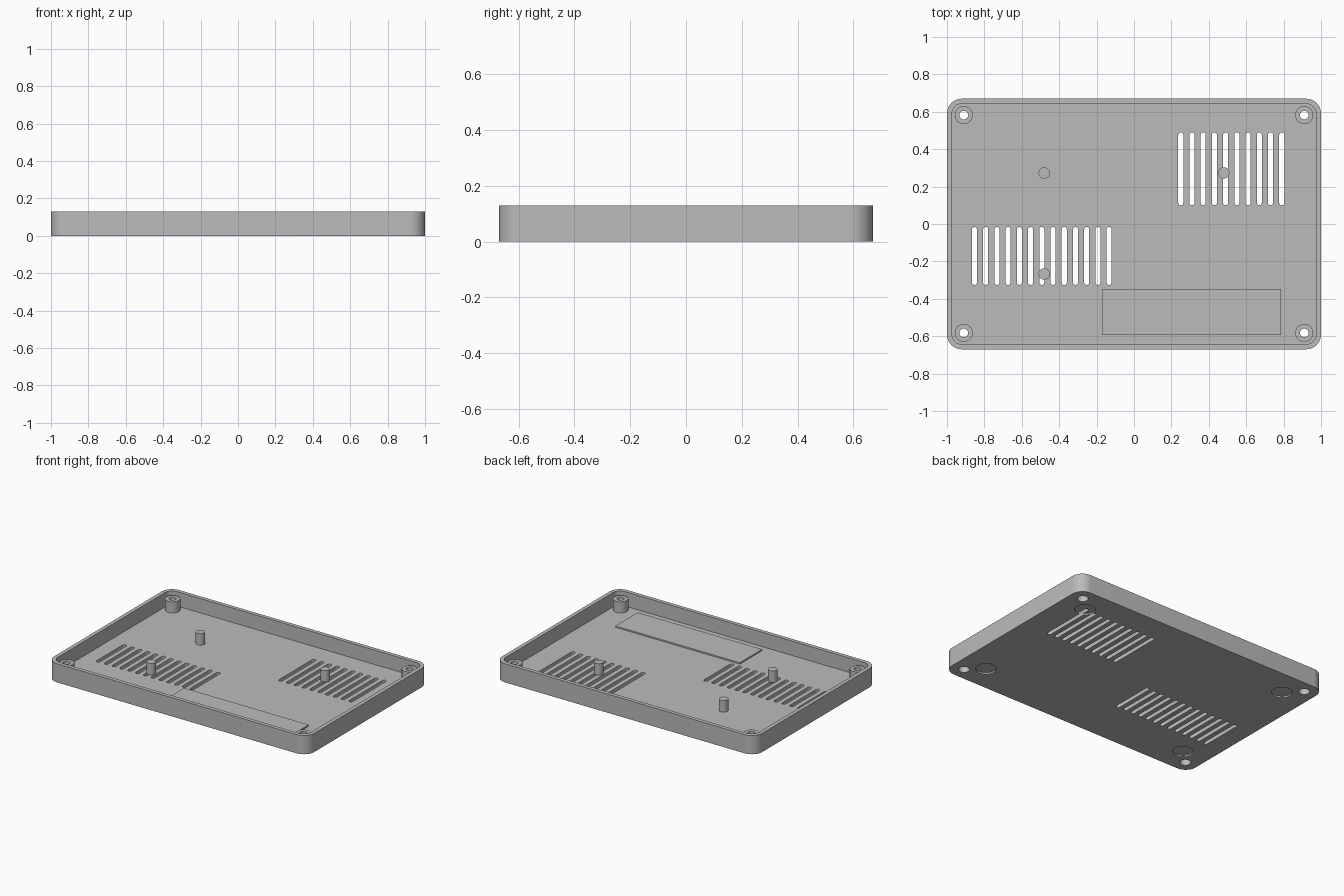
import bpy, bmesh, math

if "Cube" in bpy.data.objects:
    bpy.data.objects.remove(bpy.data.objects["Cube"])

FLOOR = 0.03      # floor thickness
HEIGHT = 0.13     # rim height

grey = bpy.data.materials.new("plain_grey")
grey.diffuse_color = (0.5, 0.5, 0.5, 1)
grey.use_nodes = True
grey.node_tree.nodes["Principled BSDF"].inputs["Base Color"].default_value = grey.diffuse_color


def rounded_rect(cx, cy, hx, hy, r, steps):
    """Counter-clockwise outline of a rectangle with rounded corners."""
    pts = []
    for k, (sx, sy) in enumerate([(1, 1), (-1, 1), (-1, -1), (1, -1)]):
        for i in range(steps + 1):
            a = math.pi / 2 * (k + i / steps)
            pts.append((cx + sx * (hx - r) + r * math.cos(a),
                        cy + sy * (hy - r) + r * math.sin(a)))
    return pts


def circle(cx, cy, r, n=32):
    return [(cx + r * math.cos(2 * math.pi * i / n),
             cy + r * math.sin(2 * math.pi * i / n)) for i in range(n)]


def make_object(name, bm):
    bmesh.ops.remove_doubles(bm, verts=bm.verts, dist=1e-5)
    bmesh.ops.recalc_face_normals(bm, faces=bm.faces)
    mesh = bpy.data.meshes.new(name)
    bm.to_mesh(mesh)
    bm.free()
    mesh.materials.append(grey)
    ob = bpy.data.objects.new(name, mesh)
    bpy.context.collection.objects.link(ob)
    return ob


def prisms(name, outlines, z0, z1):
    """One object holding an upright prism for each outline."""
    bm = bmesh.new()
    for pts in outlines:
        low = [bm.verts.new((x, y, z0)) for x, y in pts]
        top = [bm.verts.new((x, y, z1)) for x, y in pts]
        bm.faces.new(low[::-1])
        bm.faces.new(top)
        for i in range(len(pts)):
            j = (i + 1) % len(pts)
            bm.faces.new((low[i], low[j], top[j], top[i]))
    return make_object(name, bm)


def tube(name, cx, cy, profile, n=32):
    """Closed (radius, z) profile turned around an upright axis."""
    bm = bmesh.new()
    rings = [[bm.verts.new((x, y, z)) for x, y in circle(cx, cy, r, n)]
             for r, z in profile]
    for a, b in zip(rings, rings[1:]):
        for i in range(n):
            j = (i + 1) % n
            bm.faces.new((a[i], a[j], b[j], b[i]))
    return make_object(name, bm)


def select(ob):
    bpy.ops.object.select_all(action='DESELECT')
    ob.select_set(True)
    bpy.context.view_layer.objects.active = ob


def cut(ob, cutter):
    cutter.hide_render = True
    mod = ob.modifiers.new("cut", 'BOOLEAN')
    mod.operation = 'DIFFERENCE'
    mod.solver = 'EXACT'
    mod.object = cutter
    select(ob)
    bpy.ops.object.modifier_apply(modifier=mod.name)
    bpy.data.objects.remove(cutter)


corners = [(sx, sy) for sx in (-1, 1) for sy in (-1, 1)]
parts = []

# Tray: rounded block hollowed out from above
tray = prisms("tray", [rounded_rect(0, 0, 1, 0.67, 0.08, 10)], 0, HEIGHT)
cut(tray, prisms("cavity_cutter",
                 [rounded_rect(0, 0, 0.973, 0.643, 0.053, 10)], FLOOR, 0.3))

# Two banks of round-ended vent slots
slots = [rounded_rect(0.25 + 0.06 * i, 0.295, 0.0135, 0.195, 0.0134, 4)
         for i in range(10)]
slots += [rounded_rect(-0.853 + 0.06 * i, -0.171, 0.0135, 0.155, 0.0134, 4)
          for i in range(13)]
cut(tray, prisms("slot_cutter", slots, -0.1, 0.08))

# Screw holes and shallow round foot recesses in the underside
cut(tray, prisms("screw_cutter",
                 [circle(sx * 0.91, sy * 0.582, 0.035) for sx, sy in corners],
                 -0.1, 0.08))
cut(tray, prisms("foot_cutter",
                 [circle(sx * 0.81, sy * 0.485, 0.066, 40) for sx, sy in corners],
                 -0.1, 0.01))
parts.append(tray)

# Hollow screw bosses, narrower at the top than below
boss = [(0.035, FLOOR), (0.048, FLOOR), (0.048, 0.107), (0.023, 0.107),
        (0.023, 0.06), (0.035, 0.06), (0.035, FLOOR)]
for sx, sy in corners:
    parts.append(tube("screw_boss", sx * 0.91, sy * 0.582, boss))

# Solid standoff pins
for x, y in [(-0.48, 0.273), (0.48, 0.273), (-0.48, -0.267)]:
    parts.append(prisms("standoff", [circle(x, y, 0.03)], FLOOR, 0.11))

# Thin raised pad on the floor
parts.append(prisms("raised_pad", [[(-0.17, -0.593), (0.787, -0.593),
                                    (0.787, -0.348), (-0.17, -0.348)]],
                    FLOOR, FLOOR + 0.01))

for ob in parts:
    select(ob)
    bpy.ops.object.shade_smooth_by_angle(angle=math.radians(30))
